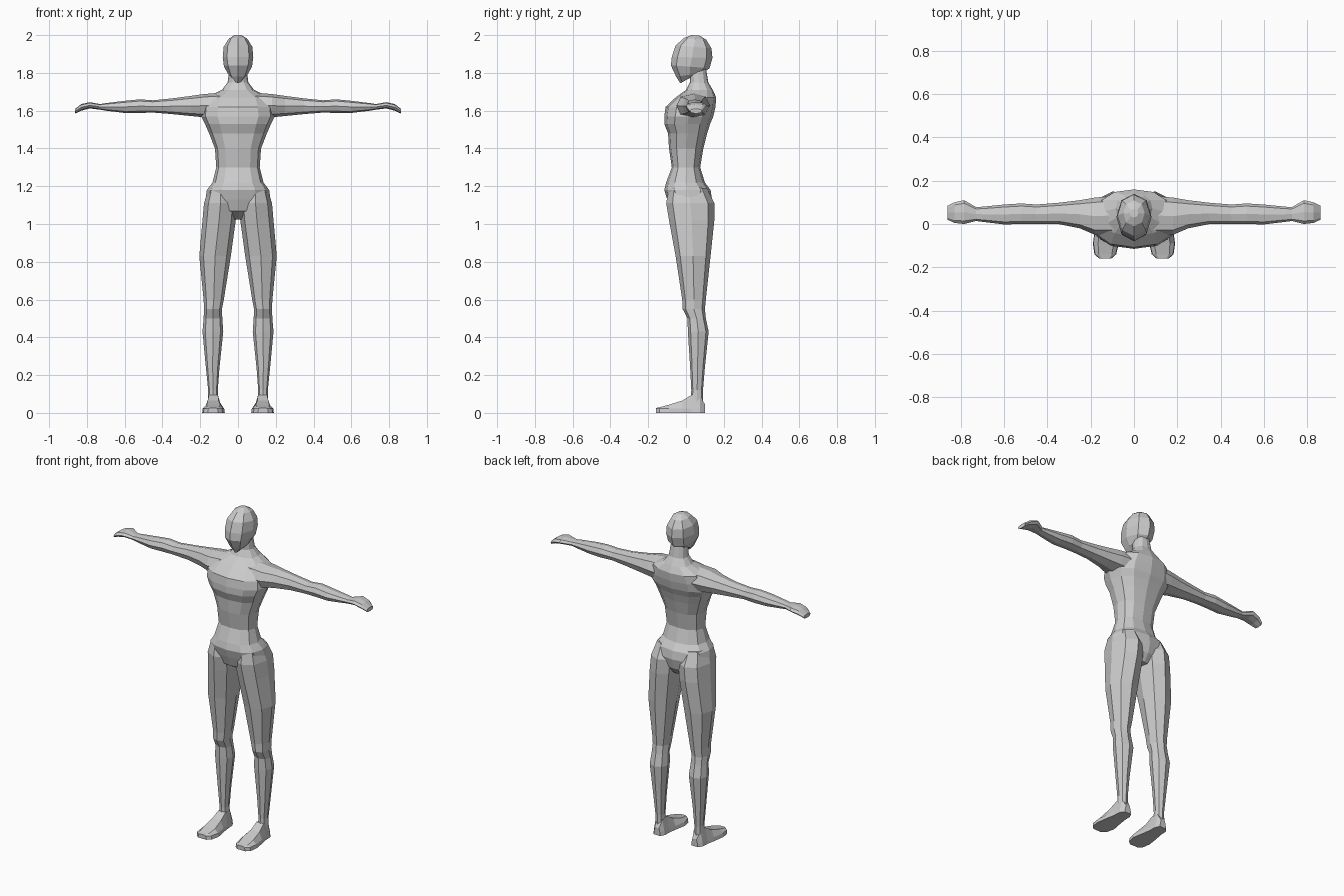
import bpy, bmesh, math


def bend(v, p):
    return math.copysign(abs(v) ** p, v)


def oval(n, p):
    """Unit rounded-square outline with n sides."""
    return [(bend(round(math.cos(2 * math.pi * i / n), 6), p),
             bend(round(math.sin(2 * math.pi * i / n), 6), p)) for i in range(n)]


def loft(name, rings, mirror=False):
    """Skin a closed, flat-shaded surface through a list of rings."""
    bm = bmesh.new()
    vs = [[bm.verts.new(c) for c in r] for r in rings]
    n = len(rings[0])
    for a, b in zip(vs, vs[1:]):
        for i in range(n):
            j = (i + 1) % n
            bm.faces.new((a[i], a[j], b[j], b[i]))
    bm.faces.new(vs[0])
    bm.faces.new(vs[-1])
    bmesh.ops.recalc_face_normals(bm, faces=bm.faces)
    me = bpy.data.meshes.new(name)
    bm.to_mesh(me)
    bm.free()
    ob = bpy.data.objects.new(name, me)
    bpy.context.collection.objects.link(ob)
    if mirror:
        m = ob.modifiers.new("Mirror", 'MIRROR')
        m.use_mirror_merge = False
    return ob


def flat_ring(x0, x1, yf, yb, zf, zb=None, n=12, p=0.85):
    """Upright-body ring: x and y extents, with front and back heights."""
    zb = zf if zb is None else zb
    out = []
    for u, v in oval(n, p):
        t = (v + 1) / 2
        out.append(((x0 + x1) / 2 + u * (x1 - x0) / 2,
                    yf + t * (yb - yf), zf + t * (zb - zf)))
    return out


# Torso with neck: half width, front y, back y, z
torso = [(.05, .0, .09, 1.025), (.12, -.08, .125, 1.07), (.172, -.10, .138, 1.13),
         (.165, -.115, .13, 1.18), (.135, -.105, .10, 1.22), (.115, -.075, .075, 1.30),
         (.122, -.09, .092, 1.40), (.153, -.095, .112, 1.48), (.175, -.115, .128, 1.53),
         (.195, -.115, .145, 1.57), (.19, -.108, .156, 1.62), (.165, -.055, .16, 1.67),
         (.085, .0, .142, 1.71), (.055, .02, .118, 1.75), (.044, .02, .105, 1.83)]
loft("torso", [flat_ring(-w, w, f, b, z) for w, f, b, z in torso])

# Head: half width, front y and z, back y and z
head = [(.018, -.03, 1.745, .04, 1.785), (.05, -.052, 1.78, .09, 1.80),
        (.074, -.08, 1.84, .125, 1.825), (.081, -.075, 1.885, .14, 1.88),
        (.076, -.055, 1.945, .135, 1.93), (.05, -.01, 1.985, .108, 1.975),
        (.02, .03, 2.0, .07, 1.998)]
loft("head", [flat_ring(-w, w, yf, yb, zf, zb, 8, .95) for w, yf, zf, yb, zb in head])

# Legs: inner x, outer x, front y, back y, z
leg = [(.03, .155, -.09, .11, 1.19), (.005, .18, -.105, .15, 1.11),
       (.012, .188, -.09, .15, 1.02), (.038, .205, -.055, .13, .83),
       (.075, .182, -.02, .105, .60), (.085, .18, -.018, .10, .55),
       (.083, .182, .008, .105, .50), (.078, .188, .01, .12, .43),
       (.098, .17, .022, .10, .24), (.107, .158, .028, .09, .12),
       (.105, .16, .025, .09, .05)]
loft("legs", [flat_ring(a, b, f, k, z, n=8, p=.9) for a, b, f, k, z in leg], True)

# Feet: y, inner x, outer x, top z
foot = [(.10, .105, .15, .045), (.075, .092, .168, .09), (.03, .09, .17, .095),
        (-.02, .083, .18, .065), (-.09, .07, .19, .043), (-.14, .082, .183, .03),
        (-.16, .105, .16, .026)]
rings = []
for y, a, b, top in foot:
    c, w = (a + b) / 2, (b - a) * .3
    rings.append([(a, y, 0), (b, y, 0), (b - .003, y, .022),
                  (c + w, y, top), (c - w, y, top), (a + .003, y, .022)])
loft("feet", rings, True)

# Arms and mitten hands: x, front y, back y, bottom z, top z
arm = [(.09, -.05, .13, 1.56, 1.695), (.18, -.05, .122, 1.565, 1.688),
       (.25, -.02, .11, 1.572, 1.678), (.35, .0, .098, 1.582, 1.665),
       (.45, .0, .09, 1.59, 1.655), (.52, .0, .095, 1.588, 1.66),
       (.60, -.002, .09, 1.588, 1.652), (.70, .01, .08, 1.60, 1.64),
       (.73, .014, .078, 1.605, 1.635), (.785, .0, .11, 1.612, 1.645),
       (.83, .005, .10, 1.60, 1.635), (.862, .02, .085, 1.585, 1.61)]
loft("arms", [[(x, (f + k) / 2 + u * (k - f) / 2, (b + t) / 2 + v * (t - b) / 2)
               for u, v in oval(8, .85)] for x, f, k, b, t in arm], True)
